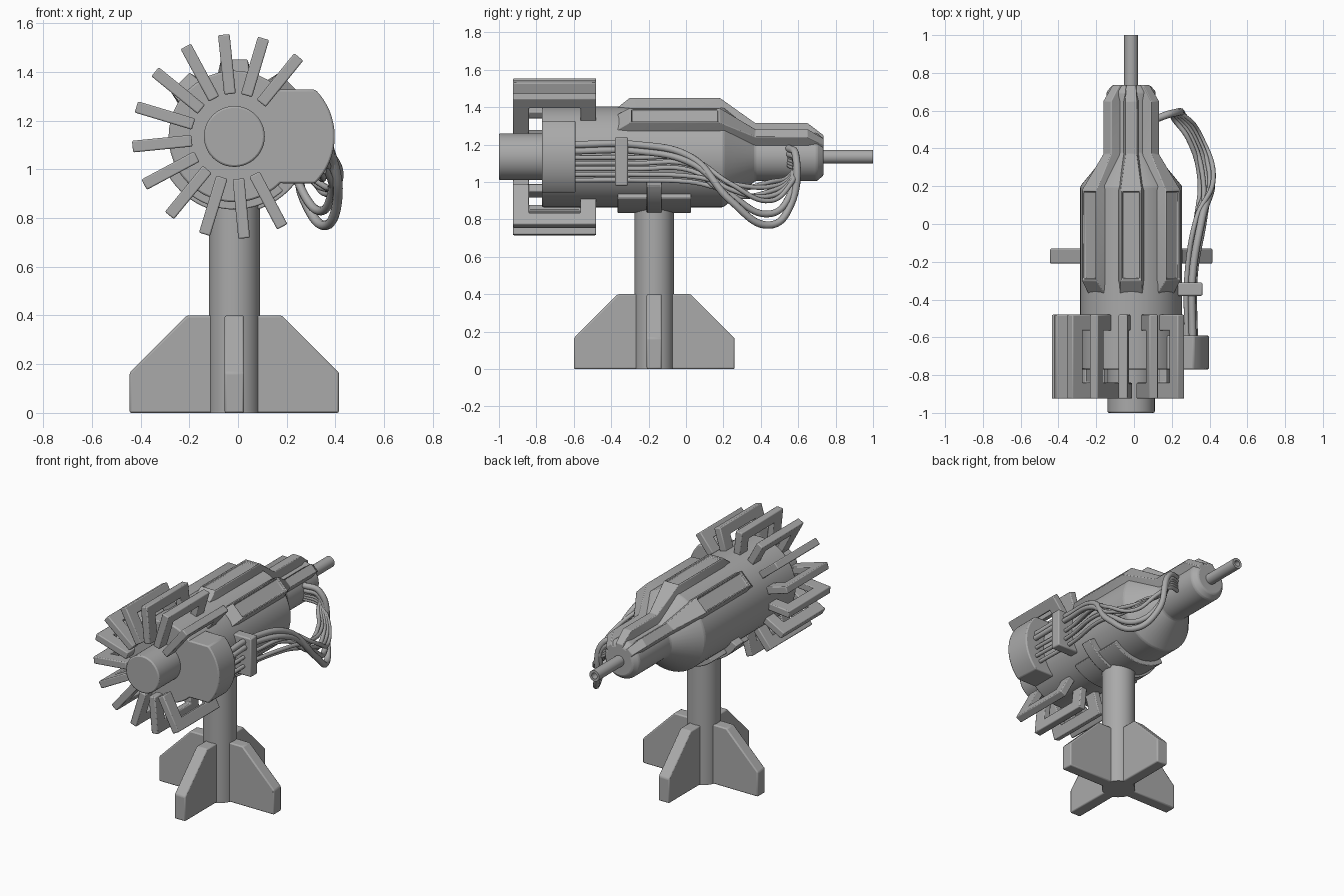
import bpy, bmesh
from math import cos, sin, pi, radians
from mathutils import Vector

cube = bpy.data.objects.get("Cube")
if cube:
    bpy.data.objects.remove(cube, do_unlink=True)

grey = bpy.data.materials.new("plain grey")
grey.use_nodes = True
colour = (0.4, 0.4, 0.4, 1)
grey.diffuse_color = colour
grey.node_tree.nodes["Principled BSDF"].inputs["Base Color"].default_value = colour

CX, CZ = -0.015, 1.135      # long axis of the barrel
PY = -0.17                  # centre of the stand
X, Y, Z = Vector((1, 0, 0)), Vector((0, 1, 0)), Vector((0, 0, 1))
AXIS = Vector((CX, 0, CZ))


def finish(name, bm, bevel=0.0):
    bmesh.ops.recalc_face_normals(bm, faces=bm.faces)
    mesh = bpy.data.meshes.new(name)
    bm.to_mesh(mesh)
    bm.free()
    mesh.materials.append(grey)
    ob = bpy.data.objects.new(name, mesh)
    bpy.context.collection.objects.link(ob)
    if bevel:
        mod = ob.modifiers.new("soft edges", 'BEVEL')
        mod.width = bevel
        mod.segments = 2
        mod.limit_method = 'ANGLE'
        mod.angle_limit = radians(35)
    return ob


def lathe(name, profile, origin, axis, bevel=0.0, sides=48):
    """Turn (distance along axis, radius) points around an axis, capping both ends."""
    bm = bmesh.new()
    u = X
    v = axis.cross(u)
    rings = []
    for d, r in profile:
        rings.append([bm.verts.new(origin + axis * d + (u * cos(a) + v * sin(a)) * r)
                      for a in (2 * pi * i / sides for i in range(sides))])
    for a, b in zip(rings, rings[1:]):
        for i in range(sides):
            j = (i + 1) % sides
            bm.faces.new((a[i], a[j], b[j], b[i]))
    bm.faces.new(rings[0])
    bm.faces.new(rings[-1])
    return finish(name, bm, bevel)


def prism(name, points, u, v, origin, thick, bevel=0.008):
    """Extrude a flat outline, drawn along u and v, evenly to both sides."""
    bm = bmesh.new()
    w = u.cross(v) * thick / 2
    sides = [[bm.verts.new(origin + u * p + v * q + w * s) for p, q in points] for s in (-1, 1)]
    for side in sides:
        bm.faces.new(side)
    n = len(points)
    for i in range(n):
        j = (i + 1) % n
        bm.faces.new((sides[0][i], sides[0][j], sides[1][j], sides[1][i]))
    return finish(name, bm, bevel)


def arc(r, start, end, steps=24, cx=0):
    return [(cx + r * cos(a), r * sin(a)) for a in
            (radians(start + (end - start) * i / steps) for i in range(steps + 1))]


# Barrel, muzzle and hollow tail pipe
lathe("barrel", [(-0.77, 0.27), (0.2, 0.27), (0.37, 0.13), (0.7, 0.13), (0.735, 0.1)],
      AXIS, Y, 0.008)
lathe("muzzle", [(-1, 0.125), (-0.75, 0.125)], AXIS, Y, 0.008)
lathe("tail_pipe", [(0.72, 0.037), (1, 0.037), (1, 0.02), (0.9, 0.02)], AXIS, Y, 0, 24)

# Tapered ribs with recessed panels: (y, radius, half width on top, half width at foot)
stations = [(-0.37, 0.26, 0.06, 0.07), (-0.3, 0.315, 0.055, 0.075), (0.18, 0.315, 0.055, 0.075),
            (0.37, 0.18, 0.03, 0.045), (0.65, 0.18, 0.03, 0.045), (0.735, 0.115, 0.025, 0.035)]


def rib(name, angle):
    bm = bmesh.new()
    out = Vector((cos(angle), 0, sin(angle)))
    across = Y.cross(out)
    rings = []
    for y, r, top, foot in stations:
        rings.append([bm.verts.new(AXIS + Y * y + out * d + across * s) for d, s in
                      ((r - 0.09, -foot), (r, -top), (r, top), (r - 0.09, foot))])
    panel = None
    for k, (a, b) in enumerate(zip(rings, rings[1:])):
        for i in range(4):
            j = (i + 1) % 4
            face = bm.faces.new((a[i], a[j], b[j], b[i]))
            if k == 1 and i == 1:
                panel = face
    bm.faces.new(rings[0])
    bm.faces.new(rings[-1])
    bmesh.ops.recalc_face_normals(bm, faces=bm.faces)
    bmesh.ops.inset_region(bm, faces=[panel], thickness=0.012)
    bmesh.ops.inset_region(bm, faces=[panel], thickness=0.004, depth=-0.015)
    return finish(name, bm, 0.004)


for label, degrees in (("left", 45), ("top", 90), ("right", 135)):
    rib(label + "_rib", radians(degrees))

# Ring of open brackets around the muzzle
bracket = [(0.175, -0.925), (0.42, -0.925), (0.42, -0.48), (0.25, -0.48),
           (0.25, -0.565), (0.35, -0.565), (0.35, -0.84), (0.175, -0.84)]
for i in range(12):
    a = radians(51 + 22.45 * i)
    prism(f"bracket_{i + 1}", bracket, Vector((cos(a), 0, sin(a))), Y, AXIS, 0.048, 0.006)

# Side housing and cable clamp
housing = [(0, -0.192)] + arc(0.272, -45, 45, 16, 0.125 - CX) + [(0, 0.192)]
prism("side_housing", housing, X, Z, AXIS + Y * -0.68, 0.18)
clamp = [(0.2, -0.155), (0.378, -0.155), (0.378, 0.105), (0.2, 0.105)]
prism("cable_clamp", clamp, X, Z, AXIS + Y * -0.345, 0.07)


# Cables: radius, start height, then heights along the sag, and outward bulge
def cable(name, radius, start, sag, bulge, x):
    curve = bpy.data.curves.new(name, 'CURVE')
    curve.dimensions = '3D'
    curve.bevel_depth = radius
    curve.bevel_resolution = 3
    curve.resolution_u = 10
    path = [(x, -0.6, start), (x, -0.27, start), (x + 0.05, 0.03, sag[0]),
            (bulge, 0.24, sag[1]), (bulge - 0.06, 0.45, sag[2]),
            (bulge - 0.14, 0.56, sag[3]), (0.2, 0.585, sag[4]), (0.1, 0.55, sag[4] + 0.03)]
    spline = curve.splines.new('BEZIER')
    spline.bezier_points.add(len(path) - 1)
    for point, co in zip(spline.bezier_points, path):
        point.co = co
        point.handle_left_type = point.handle_right_type = 'AUTO'
    curve.materials.append(grey)
    bpy.context.collection.objects.link(bpy.data.objects.new(name, curve))


cable("thick_cable_1", 0.02, 1.2, (1.13, 0.9, 0.77, 0.88, 1.15), 0.41, 0.31)
cable("thick_cable_2", 0.018, 1.165, (1.1, 0.93, 0.83, 0.94, 1.12), 0.39, 0.32)
for i in range(5):
    z = 1.13 - 0.03 * i
    sag = (z - 0.01, 0.99 - 0.03 * (i % 3), 0.9 + 0.025 * i, 0.99 + 0.012 * i, 1.06 + 0.015 * i)
    cable(f"thin_cable_{i + 1}", 0.013, z, sag, 0.42 - 0.018 * i, 0.28 + 0.03 * (i % 2))

# Curved saddle and strap under the barrel
for name, r, half, length in (("saddle", 0.3, 42, 0.395), ("saddle_strap", 0.315, 60, 0.08)):
    outline = arc(r, 270 - half, 270 + half) + arc(0.26, 270 + half, 270 - half)
    prism(name, outline, X, Z, AXIS + Y * PY, length, 0.005)

# Post with four base fins
foot = Vector((CX, PY, 0))
lathe("post", [(0, 0.105), (0.86, 0.105)], foot, Z)
fin = [(0, 0), (0.43, 0), (0.43, 0.165), (0.195, 0.4), (0, 0.4)]
for label, u in (("left", X), ("back", Y), ("right", -X), ("front", -Y)):
    prism(label + "_base_fin", fin, u, Z, foot, 0.08)

# Smooth shading with sharp edges kept
bpy.ops.object.select_all(action='DESELECT')
for ob in bpy.context.collection.objects:
    if ob.type == 'MESH' and ob.data.materials and ob.data.materials[0] == grey:
        ob.select_set(True)
        bpy.context.view_layer.objects.active = ob
bpy.ops.object.shade_smooth_by_angle(angle=radians(35))
